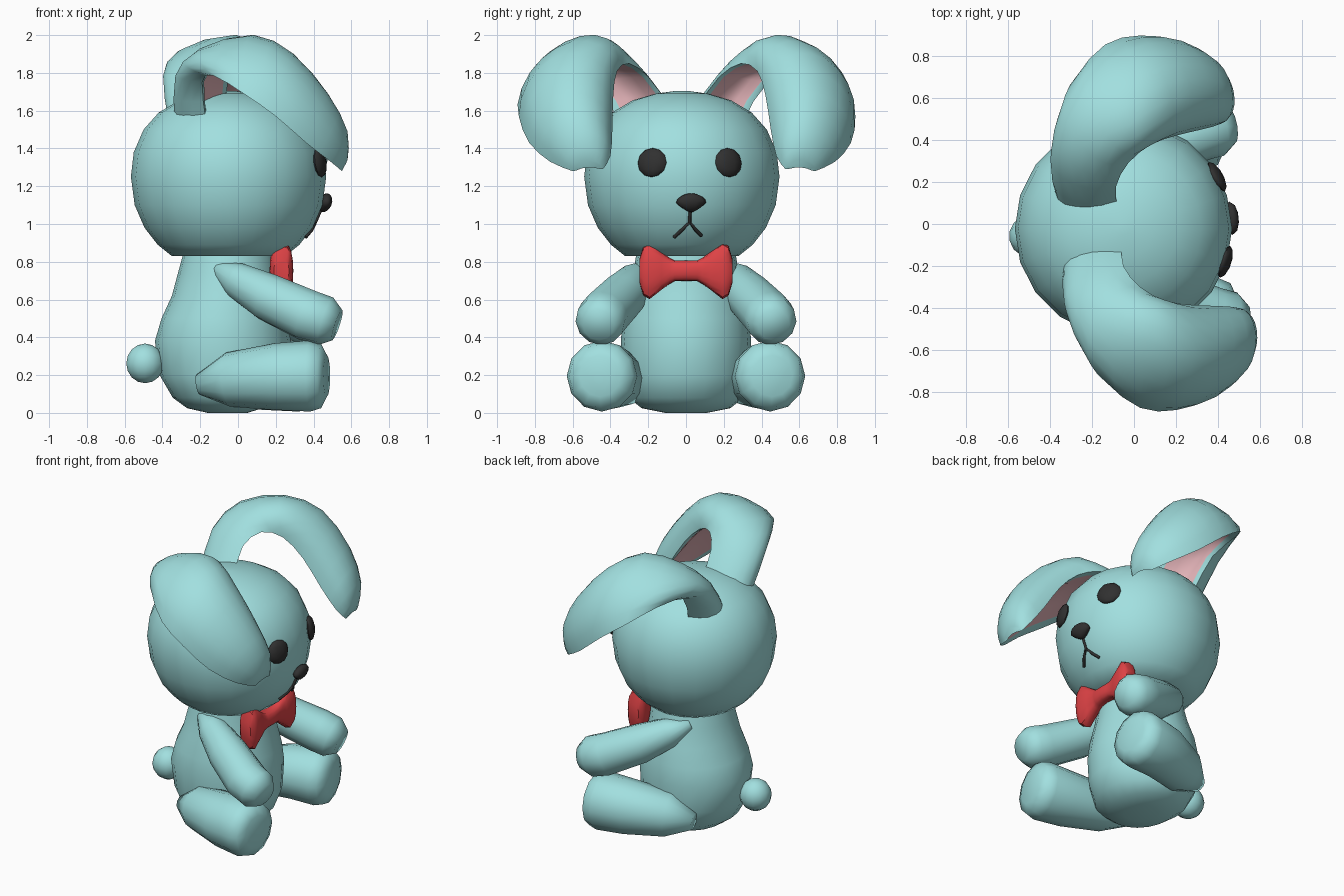
import bpy, bmesh, math
from mathutils import Vector, Matrix

if "Cube" in bpy.data.objects:
    bpy.data.objects.remove(bpy.data.objects["Cube"])


def mat(name, c):
    m = bpy.data.materials.new(name)
    m.diffuse_color = (*c, 1)
    m.use_nodes = True
    m.node_tree.nodes["Principled BSDF"].inputs["Base Color"].default_value = m.diffuse_color
    return m


TEAL = mat("teal plush", (0.36, 0.745, 0.745))
PINK = mat("pink lining", (0.80, 0.47, 0.50))
RED = mat("red satin", (0.73, 0.055, 0.06))
BLACK = mat("black", (0.03, 0.03, 0.03))


def finish(bm, name, mats, angle=45):
    bmesh.ops.recalc_face_normals(bm, faces=bm.faces)
    me = bpy.data.meshes.new(name)
    bm.to_mesh(me)
    bm.free()
    ob = bpy.data.objects.new(name, me)
    bpy.context.collection.objects.link(ob)
    for m in mats:
        me.materials.append(m)
    bpy.ops.object.select_all(action='DESELECT')
    ob.select_set(True)
    bpy.context.view_layer.objects.active = ob
    bpy.ops.object.shade_smooth_by_angle(angle=math.radians(angle))
    return ob


def loft(rings, name, mats, rule=None, angle=45):
    """Skin closed rings of points and cap both ends."""
    bm = bmesh.new()
    vs = [[bm.verts.new(p) for p in r] for r in rings]
    n = len(vs[0])
    for i in range(len(vs) - 1):
        for j in range(n):
            k = (j + 1) % n
            f = bm.faces.new((vs[i][j], vs[i][k], vs[i + 1][k], vs[i + 1][j]))
            if rule:
                f.material_index = rule(i, j)
    bm.faces.new(vs[0])
    bm.faces.new(vs[-1])
    return finish(bm, name, mats, angle)


def oval(c, u, v, n, box=1.0):
    """Oval ring; box < 1 squares off the u direction."""
    ring = []
    for k in range(n):
        a = 2 * math.pi * k / n
        cu = math.copysign(abs(math.cos(a)) ** box, math.cos(a))
        ring.append(Vector(c) + Vector(u) * cu + Vector(v) * math.sin(a))
    return ring


def limb(sections, name, n=12):
    """Tapered tube through (x, y, z, radius) sections."""
    pts = [Vector(s[:3]) for s in sections]
    rings = []
    for i, s in enumerate(sections):
        t = (pts[min(i + 1, len(pts) - 1)] - pts[max(i - 1, 0)]).normalized()
        side = t.cross(Vector((0, 0, 1))).normalized()
        rings.append(oval(pts[i], side * s[3], side.cross(t) * s[3], n))
    loft(rings, name, [TEAL], angle=75)


# head frame: turned slightly toward +y
YAW = math.radians(5.5)
HC = Vector((-0.05, -0.022, 0))
SPIN = Matrix.Rotation(YAW, 4, 'Z')
TURN = Matrix.Translation(HC) @ SPIN
EARS = Matrix.Translation((-.05, -.01, 0)) @ SPIN
FLIP = EARS @ Matrix.Diagonal((1, -1, 1, 1)) @ EARS.inverted()

# body
body = [(0, -.16, .05, .11), (.025, -.27, .13, .235), (.08, -.345, .22, .305),
        (.2, -.415, .27, .335), (.38, -.44, .28, .345), (.5, -.405, .26, .335),
        (.62, -.35, .23, .305), (.74, -.318, .21, .28), (.86, -.285, .2, .26)]
loft([oval(((a + b) / 2, 0, z), ((b - a) / 2, 0, 0), (0, r, 0), 20)
      for z, a, b, r in body], "body", [TEAL], angle=60)

# head
head = [(.83, .30), (.89, .375), (.98, .445), (1.1, .497), (1.25, .517), (1.38, .502),
        (1.5, .45), (1.59, .37), (1.655, .26), (1.69, .14), (1.705, .03)]
loft([oval((HC.x, HC.y, z), (r, 0, 0), (0, r, 0), 20) for z, r in head],
     "head", [TEAL], angle=60)


def on_head(y, z, out=0.0):
    """World point on the face at head-frame y and height z."""
    r = next(r0 + (r1 - r0) * (z - z0) / (z1 - z0)
             for (z0, r0), (z1, r1) in zip(head, head[1:]) if z0 <= z <= z1)
    return TURN @ Vector((math.sqrt(r * r - y * y) + out, y, z))


def ball(name, material, loc, scale, normal=None, seg=14, rings=8, shape=None):
    bm = bmesh.new()
    bmesh.ops.create_uvsphere(bm, u_segments=seg, v_segments=rings, radius=1)
    for v in bm.verts:
        v.co = Vector((v.co.x * scale[0], v.co.y * scale[1], v.co.z * scale[2]))
        if shape:
            shape(v)
    rot = Vector(normal).to_track_quat('X', 'Z').to_matrix().to_4x4() if normal else Matrix()
    bm.transform(Matrix.Translation(loc) @ rot)
    finish(bm, name, [material], 60)


# tail
ball("tail", TEAL, (-.492, -.058, .262), (.102, .102, .105))

# eyes
for side in (-1, 1):
    p = on_head(side * .203, 1.325, -.001)
    ball("eye", BLACK, p, (.03, .08, .078), p - Vector((HC.x, HC.y, 1.25)), 10, 6)


# nose, narrowing downward
def taper(v):
    if v.co.z < 0:
        v.co.y *= 1 + v.co.z / .05 * .5


ball("nose", BLACK, on_head(0, 1.112, .014), (.036, .08, .052), (1, .1, -.4), 10, 8, taper)


# mouth strokes
def stroke(name, yz):
    cu = bpy.data.curves.new(name, 'CURVE')
    cu.dimensions = '3D'
    cu.bevel_depth = .009
    cu.bevel_resolution = 1
    cu.use_fill_caps = True
    sp = cu.splines.new('POLY')
    sp.points.add(len(yz) - 1)
    for pt, (y, z) in zip(sp.points, yz):
        pt.co = (*on_head(y, z, .004), 1)
    cu.materials.append(BLACK)
    bpy.context.collection.objects.link(bpy.data.objects.new(name, cu))


stroke("mouth_line", [(0, 1.1), (-.003, 1.05), (-.003, 1.0)])
stroke("mouth_curve", [(-.08, .93), (-.04, .97), (-.003, 1.01), (.03, .97), (.065, .937)])

# ears: inner edge, outer edge and ridge of each section
ear = [((-.06, -.09, 1.63), (-.17, -.36, 1.55), (-.33, -.17, 1.57)),
       ((-.05, -.20, 1.78), (-.19, -.49, 1.75), (-.32, -.33, 1.79)),
       ((.03, -.30, 1.85), (-.13, -.74, 1.785), (-.20, -.48, 1.93)),
       ((.15, -.365, 1.81), (.03, -.875, 1.69), (.06, -.56, 1.995)),
       ((.28, -.385, 1.68), (.20, -.885, 1.57), (.28, -.64, 1.90)),
       ((.40, -.39, 1.50), (.36, -.83, 1.43), (.475, -.62, 1.69)),
       ((.50, -.40, 1.36), (.49, -.72, 1.33), (.58, -.56, 1.49)),
       ((.55, -.44, 1.29), (.55, -.60, 1.28), (.58, -.53, 1.34))]
ear = [[Vector(p) for p in s] for s in ear]
ARC = 10
INNER = [(-.74, .04), (-.4, .2), (0, .26), (.42, .2), (.8, .05)]
# smooth in-between sections
fine = []
for i in range(len(ear) - 1):
    p0, p1, p2, p3 = (ear[min(max(k, 0), len(ear) - 1)] for k in range(i - 1, i + 3))
    fine += [p1, [(b + c) * .5625 - (a + d) * .0625 for a, b, c, d in zip(p0, p1, p2, p3)]]
fine.append(ear[-1])
rings = []
for a, b, c in fine:
    m = (a + b) / 2
    ring = [m + (a - m) * math.cos(math.pi * k / ARC) + (c - m) * math.sin(math.pi * k / ARC)
            for k in range(ARC + 1)]
    ring += [m + (a - m) * u + (c - m) * d for u, d in INNER]
    rings.append(ring)


def lining(i, j):
    return 1 if ARC < j < ARC + len(INNER) else 0


loft(rings, "ear", [TEAL, PINK], lining, 50)
loft([[FLIP @ p for p in r] for r in rings], "ear", [TEAL, PINK], lining, 50)

# arms and legs, the +y pair set slightly back
arm = [(-.13, -.22, .775, .03), (-.01, -.265, .705, .095), (.16, -.34, .612, .127),
       (.37, -.435, .515, .137), (.465, -.455, .485, .132), (.525, -.465, .465, .085)]
leg = [(-.21, -.30, .15, .055), (-.05, -.34, .175, .145), (.2, -.42, .192, .177),
       (.38, -.445, .195, .188), (.44, -.45, .195, .17), (.47, -.455, .195, .11)]
for s, back in ((-1, 0), (1, .06)):
    limb([(x - back, -y * s, z, r) for x, y, z, r in arm], "arm")
    limb([(x - back, -y * s, z, r) for x, y, z, r in leg], "leg")

# bow tie: depth and height along y
half = [(.247, .04, .06), (.226, .058, .13), (.193, .063, .15), (.13, .055, .1),
        (.085, .046, .068), (.06, .05, .055)]
bow = [(-y, d, h) for y, d, h in half] + [(0, .054, .054)] + half[::-1]
loft([oval((.23, y, .752), (d, 0, 0), (0, 0, h), 16, .6) for y, d, h in bow],
     "bow_tie", [RED], angle=40)
